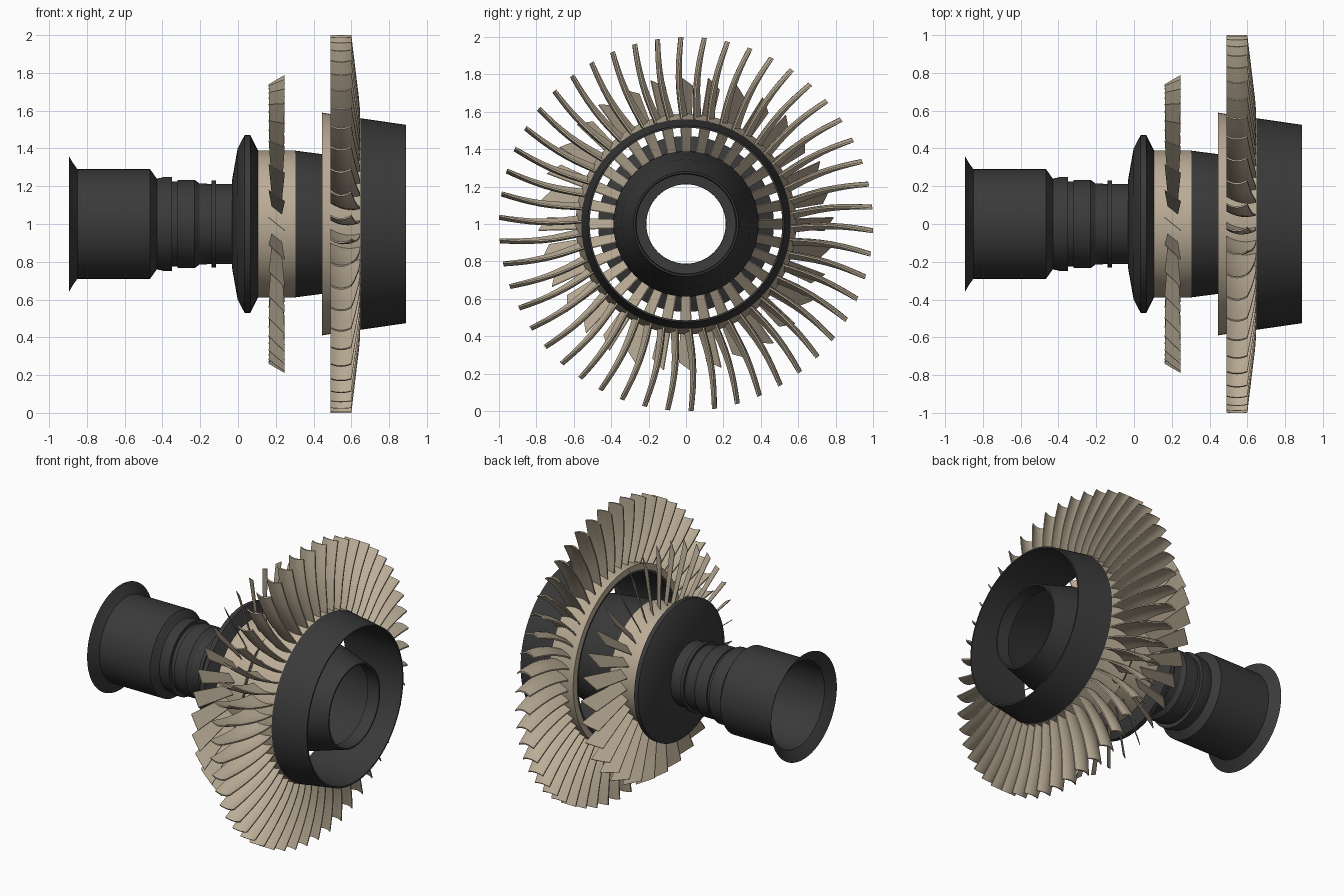
import bpy, bmesh
from math import sin, cos, pi

if "Cube" in bpy.data.objects:
    bpy.data.objects.remove(bpy.data.objects["Cube"])

CZ = 1.0  # height of the rotor axis, which runs along x


def material(name, rgb):
    m = bpy.data.materials.new(name)
    m.diffuse_color = (*rgb, 1)
    m.use_nodes = True
    m.node_tree.nodes["Principled BSDF"].inputs["Base Color"].default_value = m.diffuse_color
    return m


DARK = material("dark_metal", (0.042, 0.042, 0.042))
TAN = material("tan_metal", (0.50, 0.42, 0.31))


def finish(name, bm, mat, angle=0.5):
    me = bpy.data.meshes.new(name)
    bm.to_mesh(me)
    bm.free()
    me.materials.append(mat)
    for p in me.polygons:
        p.use_smooth = True
    me.set_sharp_from_angle(angle=angle)
    ob = bpy.data.objects.new(name, me)
    bpy.context.collection.objects.link(ob)
    return ob


def point(x, r, a):
    return (x, r * cos(a), CZ + r * sin(a))


def lathe(name, profile, mat, closed=False, n=96):
    """Turn (x, radius) points around the rotor axis."""
    bm = bmesh.new()
    rings = [[bm.verts.new(point(x, r, 2 * pi * i / n)) for i in range(n)]
             for x, r in profile]
    pairs = list(zip(rings, rings[1:]))
    if closed:
        pairs.append((rings[-1], rings[0]))
    for a, b in pairs:
        for i in range(n):
            j = (i + 1) % n
            bm.faces.new((a[i], a[j], b[j], b[i]))
    bmesh.ops.recalc_face_normals(bm, faces=bm.faces)
    return finish(name, bm, mat)


def blade_row(name, count, start, surface, thick, nu, nv):
    """surface(u, v) gives x, radius and tangential shift (chord u, span v)."""
    bm = bmesh.new()
    for k in range(count):
        a0 = start + 2 * pi * k / count
        sides = []
        for s in (-0.5, 0.5):
            grid = []
            for j in range(nv + 1):
                row = []
                for i in range(nu + 1):
                    x, r, t = surface(i / nu, j / nv)
                    row.append(bm.verts.new(point(x, r, a0 + (t + s * thick) / r)))
                grid.append(row)
            sides.append(grid)
        for g in sides:
            for j in range(nv):
                for i in range(nu):
                    bm.faces.new((g[j][i], g[j][i + 1], g[j + 1][i + 1], g[j + 1][i]))
        # close the edges around each blade
        loops = [g[0] + [g[j][-1] for j in range(1, nv + 1)] + g[-1][-2::-1]
                 + [g[j][0] for j in range(nv - 1, 0, -1)] for g in sides]
        m = len(loops[0])
        for i in range(m):
            j = (i + 1) % m
            bm.faces.new((loops[0][i], loops[0][j], loops[1][j], loops[1][i]))
    bmesh.ops.recalc_face_normals(bm, faces=bm.faces)
    return finish(name, bm, TAN)


# hollow shaft with flared mouth, collars and the flange disc
lathe("shaft", [(-0.895, 0.36), (-0.875, 0.325), (-0.85, 0.29), (-0.465, 0.29),
                (-0.43, 0.24), (-0.385, 0.25), (-0.35, 0.25), (-0.35, 0.225),
                (-0.32, 0.225), (-0.32, 0.234), (-0.23, 0.234), (-0.205, 0.215),
                (-0.14, 0.212), (-0.14, 0.23), (-0.117, 0.23), (-0.117, 0.213),
                (-0.033, 0.213)], DARK)
lathe("flange", [(-0.033, 0.213), (-0.033, 0.225), (-0.002, 0.40), (0.035, 0.47),
                 (0.065, 0.47), (0.105, 0.39)], DARK)

# drum: tan blade hub, then the dark tapering tail tube
lathe("rear_hub", [(0.105, 0.39), (0.305, 0.39)], TAN)
lathe("tail_tube", [(0.305, 0.388), (0.445, 0.37), (0.65, 0.345), (0.86, 0.285),
                    (0.885, 0.28), (0.885, 0.27), (0.80, 0.265)], DARK)

# floating outer ring: tan blade band in front of a dark cowl
lathe("fan_band", [(0.445, 0.55), (0.445, 0.59), (0.485, 0.583), (0.648, 0.56),
                   (0.648, 0.55)], TAN)
lathe("cowl", [(0.447, 0.555), (0.648, 0.55), (0.648, 0.56), (0.89, 0.525),
               (0.89, 0.515), (0.447, 0.53)], DARK, closed=True)


# large fan blades: wide at the root, cambered and bowed along the span
def fan(u, v):
    r = 0.56 + 0.44 * v
    back = 0.645 - 0.045 * max(0.0, (r - 0.63) / 0.37)
    x = 0.49 + (back - 0.49) * u
    bow = 0.02 * sin(pi * v)
    camber = 0.018 * (4 * u * (1 - u) - 0.5)
    pitch = 0.03 * (1 - v) * (u - 0.5)
    return x, r, bow + camber + pitch


blade_row("fan_blades", 50, pi / 2 + 0.027, fan, 0.009, 6, 8)


# small blades: strongly pitched, widening to a slanted tip
def small(u, v):
    x = 0.205 + (u - 0.5) * (0.055 + 0.03 * v)
    r = 0.385 + v * (0.355 + 0.05 * u)
    return x, r, (u - 0.5) * (0.045 + 0.025 * v)


blade_row("small_blades", 32, pi / 2, small, 0.005, 2, 4)
